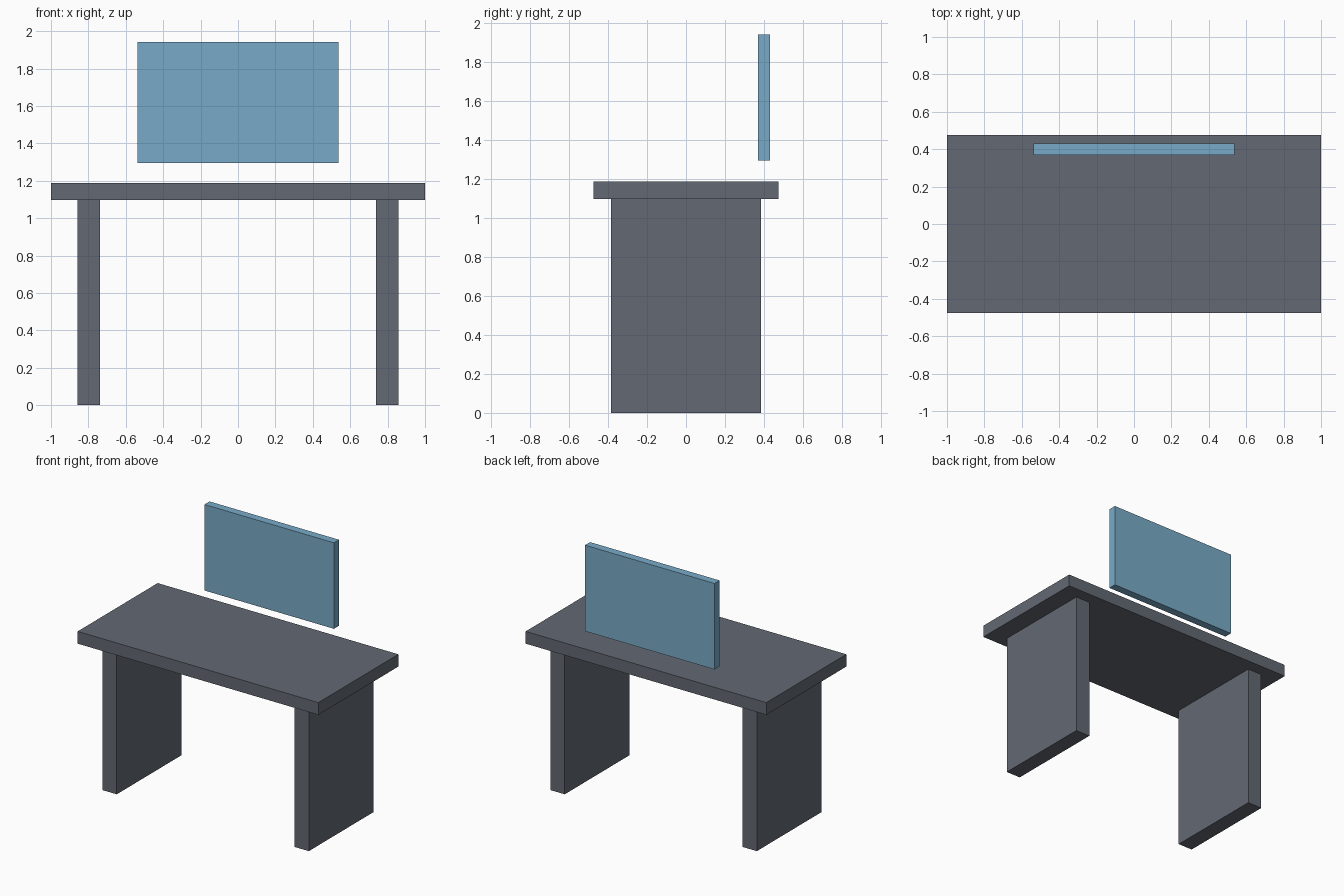
import bpy

old = bpy.data.objects.get("Cube")
if old:
    bpy.data.objects.remove(old, do_unlink=True)


def make_material(name, rgb):
    mat = bpy.data.materials.new(name)
    mat.use_nodes = True
    colour = (*rgb, 1.0)
    mat.diffuse_color = colour
    mat.node_tree.nodes["Principled BSDF"].inputs["Base Color"].default_value = colour
    return mat


def add_box(name, size, centre, mat):
    bpy.ops.mesh.primitive_cube_add(size=1, location=centre)
    box = bpy.context.object
    box.name = name
    box.scale = size
    bpy.ops.object.transform_apply(location=False, rotation=False, scale=True)
    box.data.materials.append(mat)
    return box


slate = make_material("slate grey", (0.125, 0.14, 0.17))
blue = make_material("screen blue", (0.19, 0.41, 0.58))

LEG_HEIGHT = 1.096
TOP_THICKNESS = 0.092

# Desk top
add_box("desk_top", (2, 0.95, TOP_THICKNESS),
        (0, 0, LEG_HEIGHT + TOP_THICKNESS / 2), slate)

# Slab legs, one at each end
for side, sign in (("left", 1), ("right", -1)):
    add_box(f"{side}_leg", (0.12, 0.77, LEG_HEIGHT),
            (sign * 0.798, 0, LEG_HEIGHT / 2), slate)

# Screen floating above the back edge
add_box("screen", (1.076, 0.06, 0.646), (0, 0.4, 1.619), blue)
